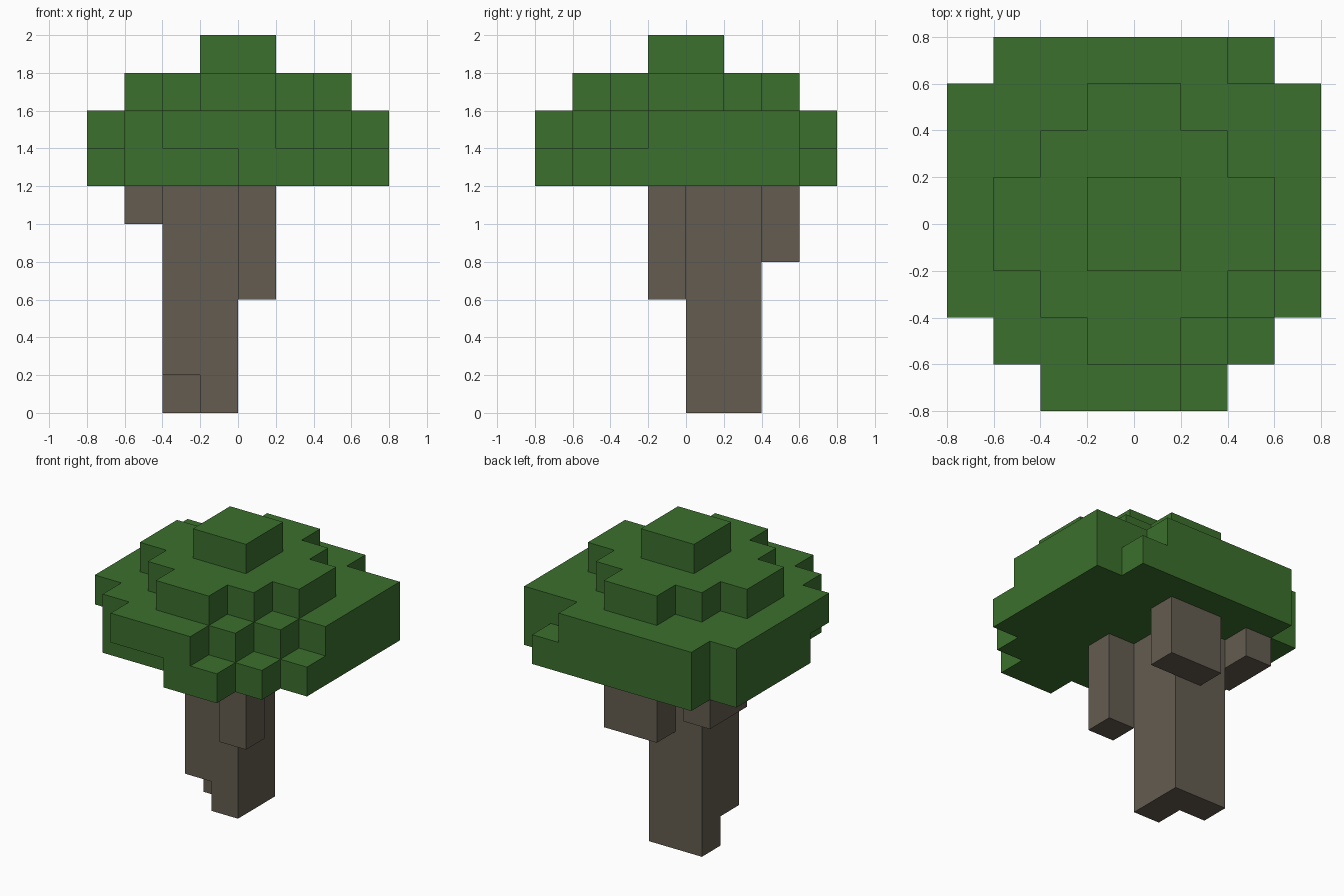
import bpy
import bmesh
import math
from mathutils import Vector

CELL = 0.2  # edge length of one block

default_cube = bpy.data.objects.get("Cube")
if default_cube:
    bpy.data.objects.remove(default_cube, do_unlink=True)


def make_material(name, rgb):
    mat = bpy.data.materials.new(name)
    mat.use_nodes = True
    colour = (*rgb, 1.0)
    mat.diffuse_color = colour
    bsdf = mat.node_tree.nodes["Principled BSDF"]
    bsdf.inputs["Base Color"].default_value = colour
    bsdf.inputs["Roughness"].default_value = 0.9
    return mat


def block(x, y, z):
    """All cells of a box given as (start, end) ranges along each axis."""
    return {(i, j, k) for i in range(*x) for j in range(*y) for k in range(*z)}


bark = make_material("bark_brown", (0.127, 0.107, 0.082))
leaf = make_material("leaf_green", (0.044, 0.162, 0.026))

# Trunk with a chipped corner at its foot, and the three branches
wood = {
    "trunk": block((-2, 0), (0, 2), (0, 6)) - {(-2, 0, 0)},
    "front_branch": block((0, 1), (-1, 0), (3, 6)),
    "back_branch": block((-1, 1), (2, 3), (4, 6)),
    "side_branch": block((-3, -2), (1, 3), (5, 6)),
}

# Wide foliage: a solid body, a back row, and ragged front rows on two levels
lower, upper = (6, 7), (7, 8)
wide_foliage = (
    block((-4, 4), (-1, 3), (6, 8))
    | block((-3, 2), (3, 4), (6, 8))
    | block((2, 3), (3, 4), lower)
    | block((-3, 4), (-2, -1), lower)
    | block((-3, 3), (-3, -2), lower)
    | block((0, 2), (-4, -3), lower)
    | block((-4, 3), (-2, -1), upper)
    | block((-3, 2), (-3, -2), upper)
    | block((-2, 1), (-4, -3), upper)
)

# Stepped round tier and the cap on top
round_tier = set()
for half in (1, 2, 3):
    depth = 4 - half
    round_tier |= block((-half, half), (-depth, depth), (8, 9))
foliage = {
    "wide_foliage": wide_foliage,
    "round_foliage": round_tier,
    "foliage_cap": block((-1, 1), (-1, 1), (9, 10)),
}

occupied = set().union(*wood.values(), *foliage.values())


def build_part(name, cells, mat):
    """Skin the exposed sides of the cells and merge them into flat faces."""
    bm = bmesh.new()
    for cell in cells:
        centre = Vector(cell) + Vector((0.5, 0.5, 0.5))
        for axis in range(3):
            for sign in (-1, 1):
                normal = Vector((0, 0, 0))
                normal[axis] = sign
                neighbour = tuple(int(c + n) for c, n in zip(cell, normal))
                if neighbour in occupied:
                    continue
                u = Vector((0, 0, 0))
                u[(axis + 1) % 3] = 0.5
                v = normal.cross(u)
                middle = centre + normal * 0.5
                corners = (-u - v, u - v, u + v, v - u)
                bm.faces.new([bm.verts.new((middle + c) * CELL) for c in corners])
    bmesh.ops.remove_doubles(bm, verts=bm.verts, dist=CELL / 100)
    bmesh.ops.dissolve_limit(
        bm, angle_limit=math.radians(1), verts=bm.verts, edges=bm.edges
    )
    mesh = bpy.data.meshes.new(name)
    bm.to_mesh(mesh)
    bm.free()
    mesh.materials.append(mat)
    obj = bpy.data.objects.new(name, mesh)
    bpy.context.collection.objects.link(obj)


for parts, mat in ((wood, bark), (foliage, leaf)):
    for name, cells in parts.items():
        build_part(name, cells, mat)
